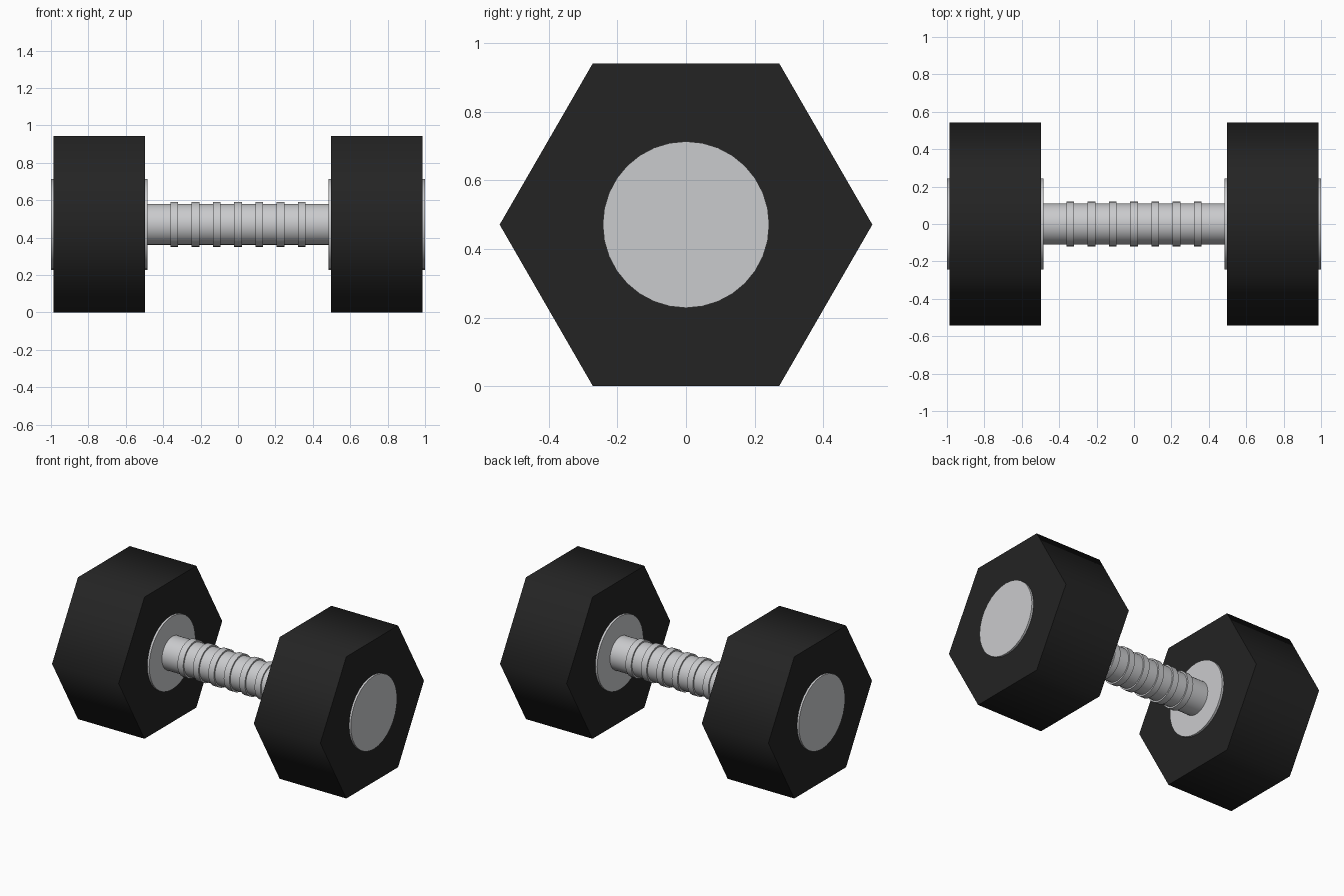
import bpy
import bmesh
import math
from mathutils import Matrix

cube = bpy.data.objects.get("Cube")
if cube:
    bpy.data.objects.remove(cube, do_unlink=True)

HEAD_RADIUS = 0.544
AXIS_Z = HEAD_RADIUS * math.cos(math.pi / 6)


def material(name, colour):
    mat = bpy.data.materials.new(name)
    mat.use_nodes = True
    mat.diffuse_color = colour
    mat.node_tree.nodes["Principled BSDF"].inputs["Base Color"].default_value = colour
    return mat


black = material("black rubber", (0.017, 0.017, 0.017, 1))
steel = material("light steel", (0.59, 0.595, 0.61, 1))


def bar(name, x_start, x_end, radius, sides, mat, smooth_angle=40):
    """Closed cylinder lying along x, centred on the handle axis."""
    bm = bmesh.new()
    bmesh.ops.create_cone(bm, cap_ends=True, segments=sides, radius1=radius,
                          radius2=radius, depth=abs(x_end - x_start),
                          matrix=Matrix.Rotation(math.pi / 2, 4, "Y"))
    mesh = bpy.data.meshes.new(name)
    bm.to_mesh(mesh)
    bm.free()
    mesh.materials.append(mat)
    obj = bpy.data.objects.new(name, mesh)
    obj.location = ((x_start + x_end) / 2, 0, AXIS_Z)
    bpy.context.collection.objects.link(obj)
    bpy.ops.object.select_all(action="DESELECT")
    obj.select_set(True)
    bpy.context.view_layer.objects.active = obj
    bpy.ops.object.shade_smooth_by_angle(angle=math.radians(smooth_angle))
    return obj


# Hexagonal weights, with a round plate showing on both faces of each
for side, sign in (("left", 1), ("right", -1)):
    bar(side + "_weight", sign * 0.497, sign * 0.987, HEAD_RADIUS, 6, black, 70)
    bar(side + "_inner_collar", sign * 0.483, sign * 0.51, 0.243, 32, steel)
    bar(side + "_end_cap", sign * 0.97, sign, 0.243, 32, steel)

# Handle with raised grip rings
bar("handle", -0.49, 0.49, 0.11, 32, steel)
for i in range(7):
    x = (i - 3) * 0.1135
    bar(f"grip_ring_{i + 1}", x - 0.021, x + 0.021, 0.12, 32, steel)
